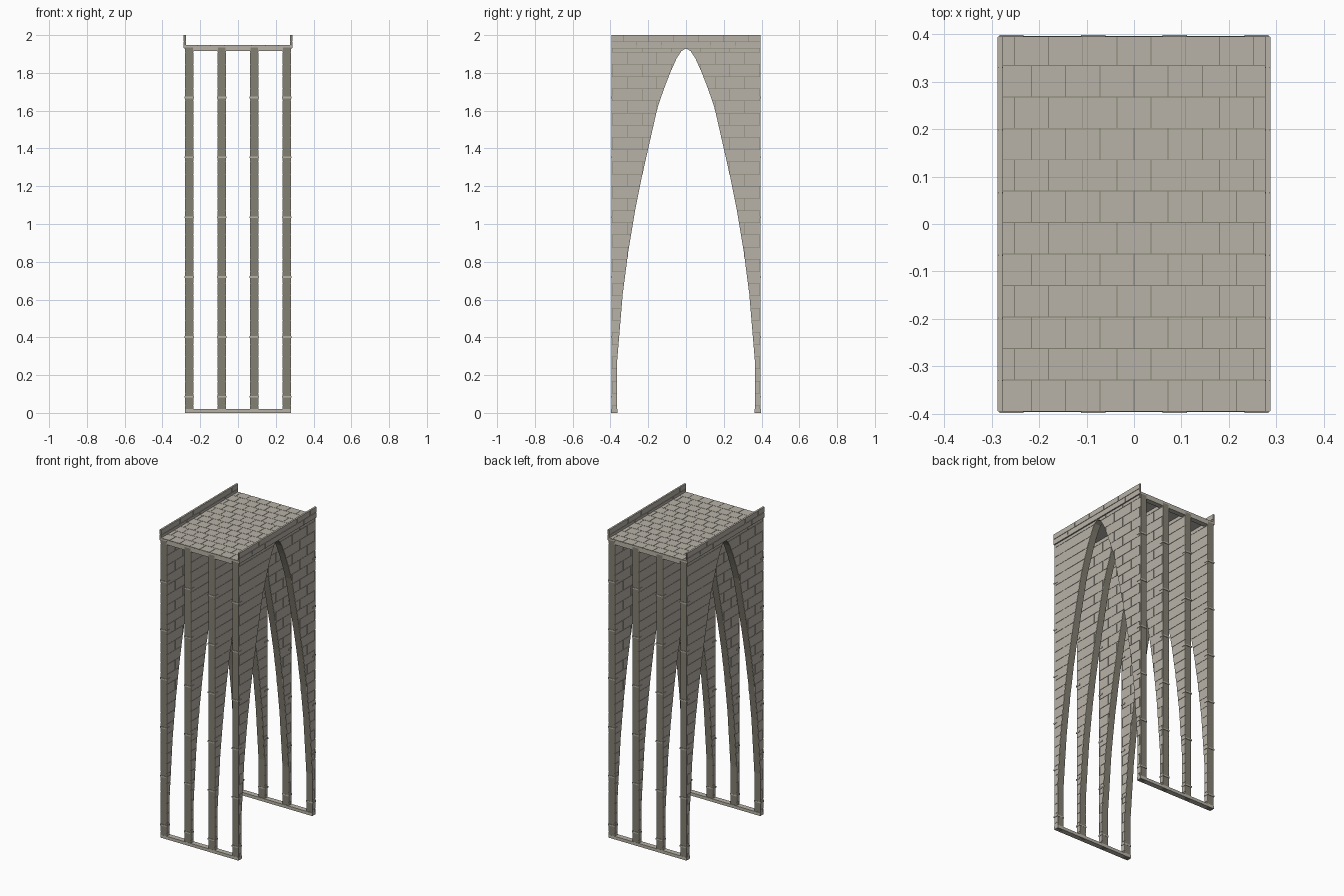
import bpy, bmesh, math
from mathutils import Matrix, Vector

cube = bpy.data.objects.get("Cube")
if cube:
    bpy.data.objects.remove(cube, do_unlink=True)


def material(name, rgb):
    mat = bpy.data.materials.new(name)
    mat.use_nodes = True
    mat.diffuse_color = (*rgb, 1)
    mat.node_tree.nodes["Principled BSDF"].inputs["Base Color"].default_value = (*rgb, 1)
    return mat


STONE = material("pale stone", (0.48, 0.45, 0.39))
MORTAR = material("dark mortar", (0.23, 0.215, 0.17))

HALF_X, HALF_Y = 0.287, 0.395
WALL_TOP, DECK_TOP = 1.935, 1.948
WALL_XS = (-0.258, -0.086, 0.086, 0.258)
CORE = 0.021          # half thickness of a wall core
PLATE = 0.002         # relief of the laid stones
UPRIGHT = Matrix(((0, 0, 1, 0), (1, 0, 0, 0), (0, 1, 0, 0), (0, 0, 0, 1)))


def add_object(name, bm, mat, location=(0, 0, 0), mirror=None):
    mesh = bpy.data.meshes.new(name)
    bm.to_mesh(mesh)
    bm.free()
    mesh.materials.append(mat)
    return place(name, mesh, location, mirror)


def place(name, mesh, location, mirror):
    obj = bpy.data.objects.new(name, mesh)
    obj.location = location
    bpy.context.collection.objects.link(obj)
    if mirror:
        mod = obj.modifiers.new("Mirror", "MIRROR")
        mod.use_axis = mirror
    return obj


def box(name, low, high, mat, mirror=None):
    bm = bmesh.new()
    bmesh.ops.create_cube(bm, size=1)
    for v in bm.verts:
        v.co = [a + (b - a) * (c + 0.5) for a, b, c in zip(low, high, v.co)]
    return add_object(name, bm, mat, mirror=mirror)


def outline_face(outline):
    bm = bmesh.new()
    bm.faces.new([bm.verts.new((u, v, 0)) for u, v in outline])
    return bm


def cut(bm, faces, point, normal):
    geom = set(faces)
    for f in faces:
        geom.update(f.edges, f.verts)
    bmesh.ops.bisect_plane(bm, geom=list(geom), dist=1e-5, plane_co=point, plane_no=normal)


def laid_stones(outline, course, length, start, gap=0.0026, depth=PLATE):
    """Cut an outline into staggered courses of separate raised stones."""
    bm = outline_face(outline)
    us, vs = zip(*outline)
    count = math.ceil((max(vs) - start) / course)
    for i in range(count + 1):
        cut(bm, bm.faces[:], (0, start + i * course, 0), (0, 1, 0))
    reach = math.ceil(max(map(abs, us)) / length) + 1
    for i in range(-1, count + 1):
        for k in range(-reach, reach + 1):
            row = [f for f in bm.faces
                   if math.floor((f.calc_center_bounds().y - start) / course) == i]
            if row:
                cut(bm, row, ((k + i % 2 / 2) * length, 0, 0), (1, 0, 0))
    bmesh.ops.split_edges(bm, edges=bm.edges[:])
    # Shrink each stone to open the joints
    for f in bm.faces[:]:
        mid = f.calc_center_bounds()
        size = [max(v.co[a] for v in f.verts) - min(v.co[a] for v in f.verts) for a in (0, 1)]
        if min(size) < 2 * gap:
            bmesh.ops.delete(bm, geom=[f], context="FACES")
            continue
        for v in f.verts:
            for a in (0, 1):
                v.co[a] = mid[a] + (v.co[a] - mid[a]) * (1 - gap / size[a])
    result = bmesh.ops.extrude_face_region(bm, geom=bm.faces[:])
    tops = [g for g in result["geom"] if isinstance(g, bmesh.types.BMVert)]
    bmesh.ops.translate(bm, verts=tops, vec=(0, 0, depth))
    return bm


# Arch walls: half profile, mirrored across the middle
ARCH = [(0.365, 0), (0.365, 0.27), (0.35, 0.45), (0.335, 0.63), (0.305, 0.86),
        (0.27, 1.07), (0.236, 1.24), (0.2, 1.4), (0.15, 1.62), (0.115, 1.72),
        (0.08, 1.81), (0.05, 1.876), (0.025, 1.915), (0, 1.93)]
half_wall = [(HALF_Y, 0), (HALF_Y, WALL_TOP), (0, WALL_TOP)] + ARCH[::-1]

core = outline_face(half_wall)
result = bmesh.ops.extrude_face_region(core, geom=core.faces[:])
bmesh.ops.translate(core, vec=(0, 0, 2 * CORE),
                    verts=[g for g in result["geom"] if isinstance(g, bmesh.types.BMVert)])
bmesh.ops.translate(core, verts=core.verts[:], vec=(0, 0, -CORE))
# Close the underside left open by the extrusion
bmesh.ops.holes_fill(core, edges=[e for e in core.edges if e.is_boundary])
bmesh.ops.recalc_face_normals(core, faces=core.faces[:])
core.transform(UPRIGHT)

stones = laid_stones(half_wall, 0.0645, 0.155, 0.039)
stones.transform(Matrix.Translation((CORE, 0, 0)) @ UPRIGHT)

# Thin stone bands around the pier ends
bands = bmesh.new()
for i in range(6):
    made = bmesh.ops.create_cube(bands, size=1)["verts"]
    bmesh.ops.scale(bands, verts=made, vec=(0.051, 0.034, 0.009))
    bmesh.ops.translate(bands, verts=made, vec=(0, 0.381, 0.085 + 0.317 * i))

parts = [("arch_wall", core, MORTAR, (False, True, False)),
         ("arch_stones", stones, STONE, (True, True, False)),
         ("pier_bands", bands, STONE, (False, True, False))]
for name, bm, mat, mirror in parts:
    first = add_object(name + "_1", bm, mat, (WALL_XS[0], 0, 0), mirror)
    for n, x in enumerate(WALL_XS[1:], 2):
        place(f"{name}_{n}", first.data, (x, 0, 0), mirror)

# Sills at the feet and matching lintels under the deck ends
BOTH_ENDS = (False, True, False)
box("foot_sill", (-0.281, 0.362, 0), (0.281, HALF_Y + 0.001, 0.02), STONE, BOTH_ENDS)
box("end_lintel", (-0.235, 0.362, 1.915), (0.235, HALF_Y, WALL_TOP), STONE, BOTH_ENDS)

# Deck with paving laid over a mortar bed
box("deck_slab", (-HALF_X, -HALF_Y, WALL_TOP), (HALF_X, HALF_Y, DECK_TOP - 0.004), STONE)
box("paving_bed", (-0.28, -HALF_Y, DECK_TOP - 0.004), (0.28, HALF_Y, DECK_TOP - PLATE), MORTAR)
corners = [(-1, -1), (1, -1), (1, 1), (-1, 1)]
paving = laid_stones([(0.278 * a, HALF_Y * b) for a, b in corners], 0.0663, 0.072, -HALF_Y, 0.002)
add_object("deck_paving", paving, STONE, (0, 0, DECK_TOP - PLATE))

# Parapets: mortar core faced with stone on both sides
SIDES = (True, False, False)
box("parapet_core", (0.279, -HALF_Y, 1.93), (0.285, HALF_Y, 1.997), MORTAR, SIDES)
rect = [(-HALF_Y, 1.93), (HALF_Y, 1.93), (HALF_Y, 2.001), (-HALF_Y, 2.001)]
for name, side in (("parapet_outer_stones", 1), ("parapet_inner_stones", -1)):
    facing = laid_stones(rect, 0.036, 0.132, 1.93, 0.0025, 0.003)
    facing.transform(Matrix.Translation((0.282 + side * 0.003, 0, 0))
                     @ Matrix.Diagonal((side, 1, 1, 1)) @ UPRIGHT)
    if side < 0:
        bmesh.ops.reverse_faces(facing, faces=facing.faces[:])
    add_object(name, facing, STONE, mirror=SIDES)
box("parapet_coping", (0.277, -HALF_Y, 1.997), (0.287, HALF_Y, 2.0), STONE, SIDES)
